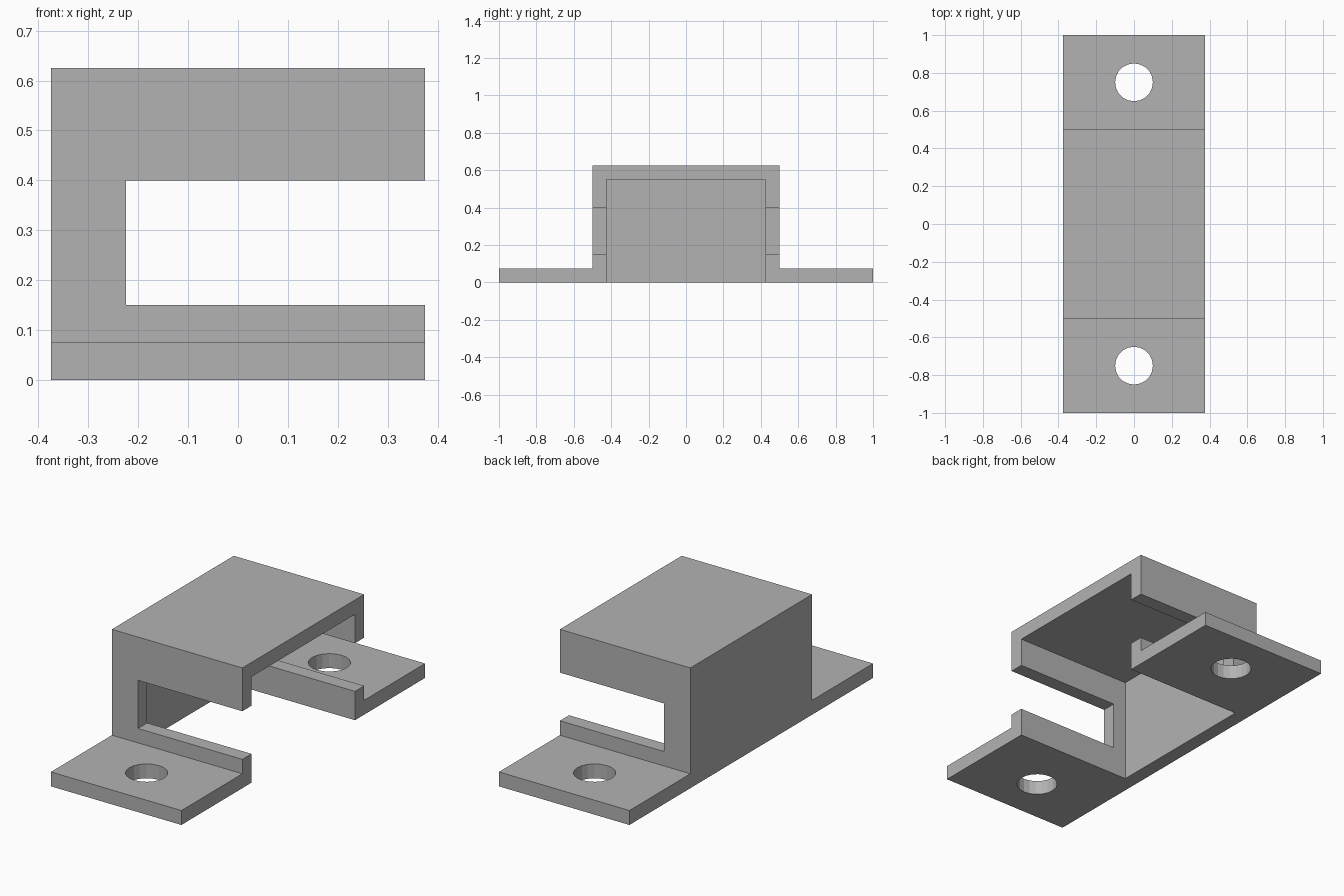
import bpy
import bmesh
from mathutils import Matrix, Vector

if "Cube" in bpy.data.objects:
    bpy.data.objects.remove(bpy.data.objects["Cube"], do_unlink=True)

HALF_W = 0.375   # half width along x
WALL = 0.075     # sheet thickness
TOP = 0.625      # overall height
HOOD = 0.5       # half length of the raised hood

grey = bpy.data.materials.new("plain_grey")
grey.use_nodes = True
grey.diffuse_color = (0.45, 0.45, 0.45, 1)
grey.node_tree.nodes["Principled BSDF"].inputs["Base Color"].default_value = grey.diffuse_color


def add_object(name, bm):
    bmesh.ops.recalc_face_normals(bm, faces=bm.faces)
    mesh = bpy.data.meshes.new(name)
    bm.to_mesh(mesh)
    bm.free()
    mesh.materials.append(grey)
    obj = bpy.data.objects.new(name, mesh)
    bpy.context.collection.objects.link(obj)
    return obj


def box(name, low, high):
    low, high = Vector(low), Vector(high)
    bm = bmesh.new()
    place = Matrix.Translation((low + high) / 2) @ Matrix.Diagonal((*(high - low), 1))
    bmesh.ops.create_cube(bm, size=1, matrix=place)
    return add_object(name, bm)


def cylinder(name, radius, y):
    bm = bmesh.new()
    bmesh.ops.create_cone(bm, cap_ends=True, segments=20, radius1=radius, radius2=radius,
                          depth=0.5, matrix=Matrix.Translation((0, y, 0)))
    return add_object(name, bm)


# Hat-shaped profile extruded across the width
half = [(1, 0), (1, WALL), (HOOD, WALL), (HOOD, TOP)]
profile = half + [(-y, z) for y, z in reversed(half)]
bm = bmesh.new()
face = bm.faces.new([bm.verts.new((-HALF_W, y, z)) for y, z in profile])
result = bmesh.ops.extrude_face_region(bm, geom=[face])
verts = [v for v in result["geom"] if isinstance(v, bmesh.types.BMVert)]
bmesh.ops.translate(bm, verts=verts, vec=(2 * HALF_W, 0, 0))
bracket = add_object("mounting_bracket", bm)

# Hollow inside, slot through both side walls, and a screw hole in each flange
inner = HOOD - WALL
cutters = [
    box("hollow_cutter", (WALL - HALF_W, -inner, -1), (1, inner, TOP - WALL)),
    box("slot_cutter", (-0.225, -2, 0.15), (1, 2, 0.4)),
] + [cylinder("screw_hole_cutter", 0.1, y) for y in (-0.75, 0.75)]

for cutter in cutters:
    cutter.hide_render = True
    mod = bracket.modifiers.new(cutter.name, "BOOLEAN")
    mod.operation = "DIFFERENCE"
    mod.solver = "EXACT"
    mod.object = cutter

# Bake the cuts and discard the cutters
bpy.context.view_layer.update()
graph = bpy.context.evaluated_depsgraph_get()
cut_mesh = bpy.data.meshes.new_from_object(bracket.evaluated_get(graph))
bracket.modifiers.clear()
bracket.data = cut_mesh
for cutter in cutters:
    bpy.data.objects.remove(cutter, do_unlink=True)
